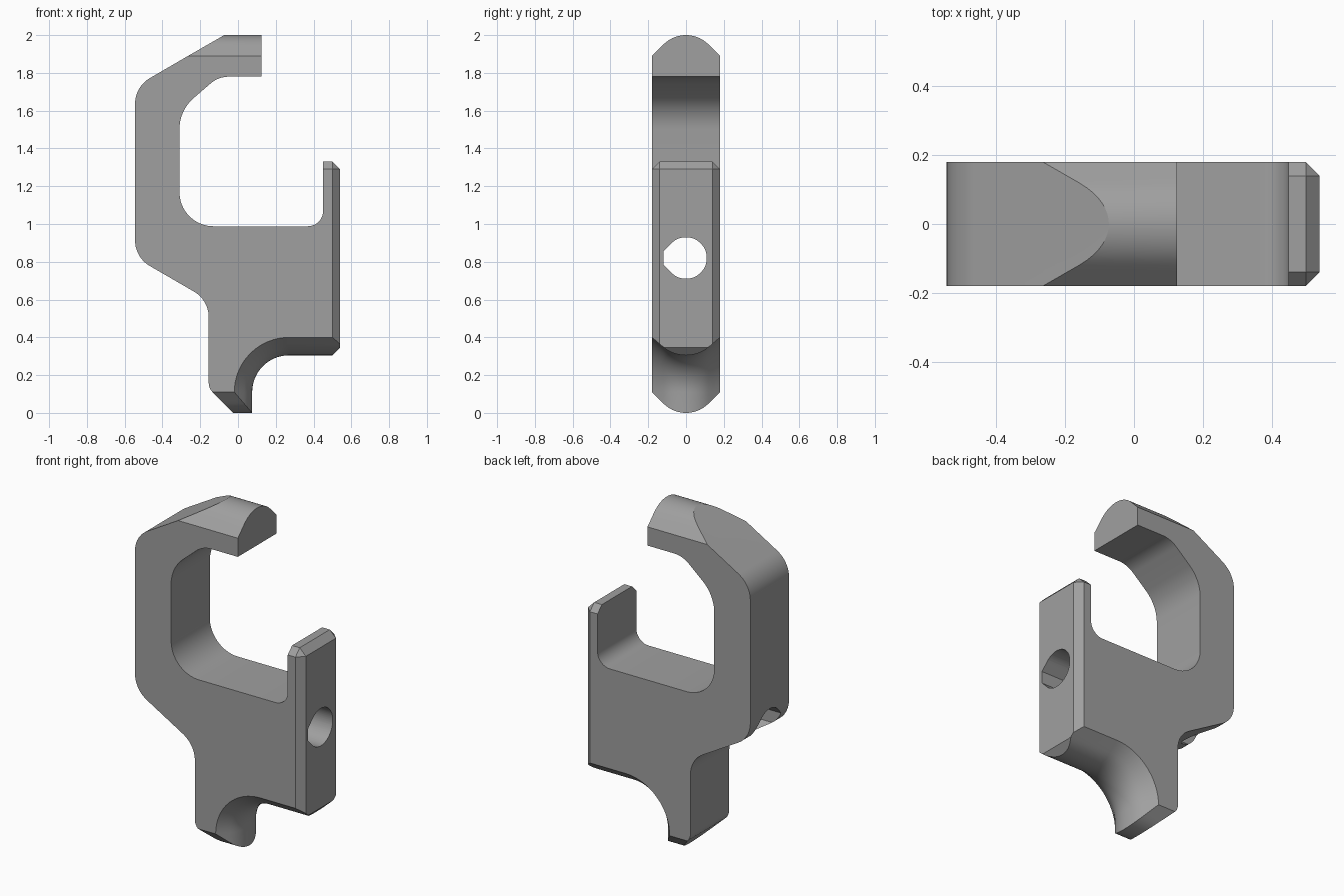
import bpy, bmesh, math
from mathutils import Vector

if "Cube" in bpy.data.objects:
    bpy.data.objects.remove(bpy.data.objects["Cube"])

HALF = 0.18          # half thickness of the hook
CHAMFER = 0.04       # bevel around the front plate
R, FLAT = 0.169, 0.12  # crown radius, and where its 45 degree flanks begin


def crown(y):
    """Drop of the rounded crown at a distance y from the mid plane."""
    if y <= FLAT:
        return R - math.sqrt(R * R - y * y)
    return R - math.sqrt(R * R - FLAT * FLAT) + (y - FLAT)


def fillet(a, b, c, t, steps=10):
    """Arc rounding corner b, starting a distance t from it."""
    a, b, c = Vector(a), Vector(b), Vector(c)
    u, v = (a - b).normalized(), (c - b).normalized()
    half = math.acos(u.dot(v)) / 2
    centre = b + (u + v).normalized() * (t / math.cos(half))
    p, q = b + u * t - centre, b + v * t - centre
    turn = math.pi - 2 * half
    pts = []
    for i in range(steps + 1):
        f = i / steps
        w = centre + (p * math.sin((1 - f) * turn) + q * math.sin(f * turn)) / math.sin(turn)
        pts.append((w.x, w.y))
    return pts


def outline(y):
    """Side outline (x, z) of the hook at depth y."""
    y = abs(y)
    d = crown(y)
    s = d * 0.86
    e = max(0, y - (HALF - CHAMFER))
    xr = 0.54 - e
    pts = [(0.125, 2 - d), (-0.073 - d / 0.575, 2 - d)]
    # back of the hook and the leg
    pts += fillet((-0.073, 2), (-0.545, 1.727), (-0.545, 1), 0.09)
    pts += fillet((-0.545, 1.5), (-0.545, 0.823), (-0.155, 0.597), 0.09)
    pts += fillet((-0.545, 0.823), (-0.155, 0.597), (-0.155, 0), 0.09)
    pts += fillet((-0.155, 0.5), (-0.155, 0.13), (-0.025, 0), 0.028, 5)
    # crowned toe and the concave sweep under the block
    pts += [(-0.025 - d, d), (0.075 - s, d)]
    for i in range(17):
        a = math.pi - i / 16 * math.pi / 2
        r = 0.195 + s
        pts.append((0.27 + r * math.cos(a), 0.11 + r * math.sin(a)))
    # bevelled front plate
    pts += [(min(xr, 0.5 + s), 0.305 + s),
            (xr, max(0.305 + xr - 0.5, 0.305 + s)),
            (xr, min(1.33 - (xr - 0.5), 1.33 - e)),
            (0.5, 1.33 - e), (0.45, 1.33 - e)]
    # inner opening
    pts += fillet((0.45, 1.3), (0.45, 0.988), (0, 0.988), 0.08)
    pts += fillet((0.4, 0.988), (-0.31, 0.988), (-0.31, 1.6), 0.18)
    pts += fillet((-0.31, 1), (-0.31, 1.602), (-0.103, 1.78), 0.1)
    pts += fillet((-0.31, 1.602), (-0.103, 1.78), (0.1, 1.78), 0.055)
    pts.append((0.125, 1.78))
    return pts


def loft(name, rings):
    """Solid triangulated skin through matching rings of points."""
    bm = bmesh.new()
    rows = [[bm.verts.new(p) for p in ring] for ring in rings]
    n = len(rows[0])
    for lo, hi in zip(rows, rows[1:]):
        for i in range(n):
            j = (i + 1) % n
            bm.faces.new((lo[i], lo[j], hi[j], hi[i]))
    bm.faces.new(rows[0][::-1])
    bm.faces.new(rows[-1])
    bmesh.ops.remove_doubles(bm, verts=bm.verts[:], dist=1e-5)
    bmesh.ops.triangulate(bm, faces=bm.faces[:])
    bmesh.ops.recalc_face_normals(bm, faces=bm.faces[:])
    me = bpy.data.meshes.new(name)
    bm.to_mesh(me)
    bm.free()
    ob = bpy.data.objects.new(name, me)
    bpy.context.scene.collection.objects.link(ob)
    return ob


# hook body
side = [FLAT * i / 8 for i in range(1, 9)] + [HALF - CHAMFER, HALF]
depths = [-y for y in reversed(side)] + [0] + side
hook = loft("hook_body", [[(x, y, z) for x, z in outline(y)] for y in depths])

# screw hole: circle with a blunt teardrop towards one side
hr, blunt = 0.11, 0.12
hole = [(hr * math.cos(math.radians(a)), hr * math.sin(math.radians(a)))
        for a in range(-135, 136, 6)]
tip = hr * math.sqrt(2) - blunt
hole += [(-blunt, tip), (-blunt, -tip)]
cutter = loft("hole_cutter", [[(x, y, 0.82 + z) for y, z in hole] for x in (-1, 1)])
cutter.hide_render = True

# material
mat = bpy.data.materials.new("grey")
mat.diffuse_color = (0.35, 0.35, 0.35, 1)
mat.use_nodes = True
mat.node_tree.nodes["Principled BSDF"].inputs["Base Color"].default_value = mat.diffuse_color
hook.data.materials.append(mat)
cutter.data.materials.append(mat)

# cut the hole with the first solver that gives a sound result
cut = hook.modifiers.new("hole", 'BOOLEAN')
cut.operation = 'DIFFERENCE'
cut.object = cutter
drilled = None
for solver in ('EXACT', 'MANIFOLD', 'FLOAT'):
    cut.solver = solver
    bpy.context.view_layer.update()
    deps = bpy.context.evaluated_depsgraph_get()
    mesh = bpy.data.meshes.new_from_object(hook.evaluated_get(deps))
    zs = [v.co.z for v in mesh.vertices]
    if len(zs) > len(hook.data.vertices) and max(zs) > 1.99 and min(zs) < 0.01:
        drilled = mesh
        break
hook.modifiers.remove(cut)
if drilled:
    hook.data = drilled
bpy.data.objects.remove(cutter)

# smooth the fillets and keep the edges sharp
bpy.context.view_layer.objects.active = hook
hook.select_set(True)
bpy.ops.object.shade_smooth_by_angle(angle=math.radians(20))
